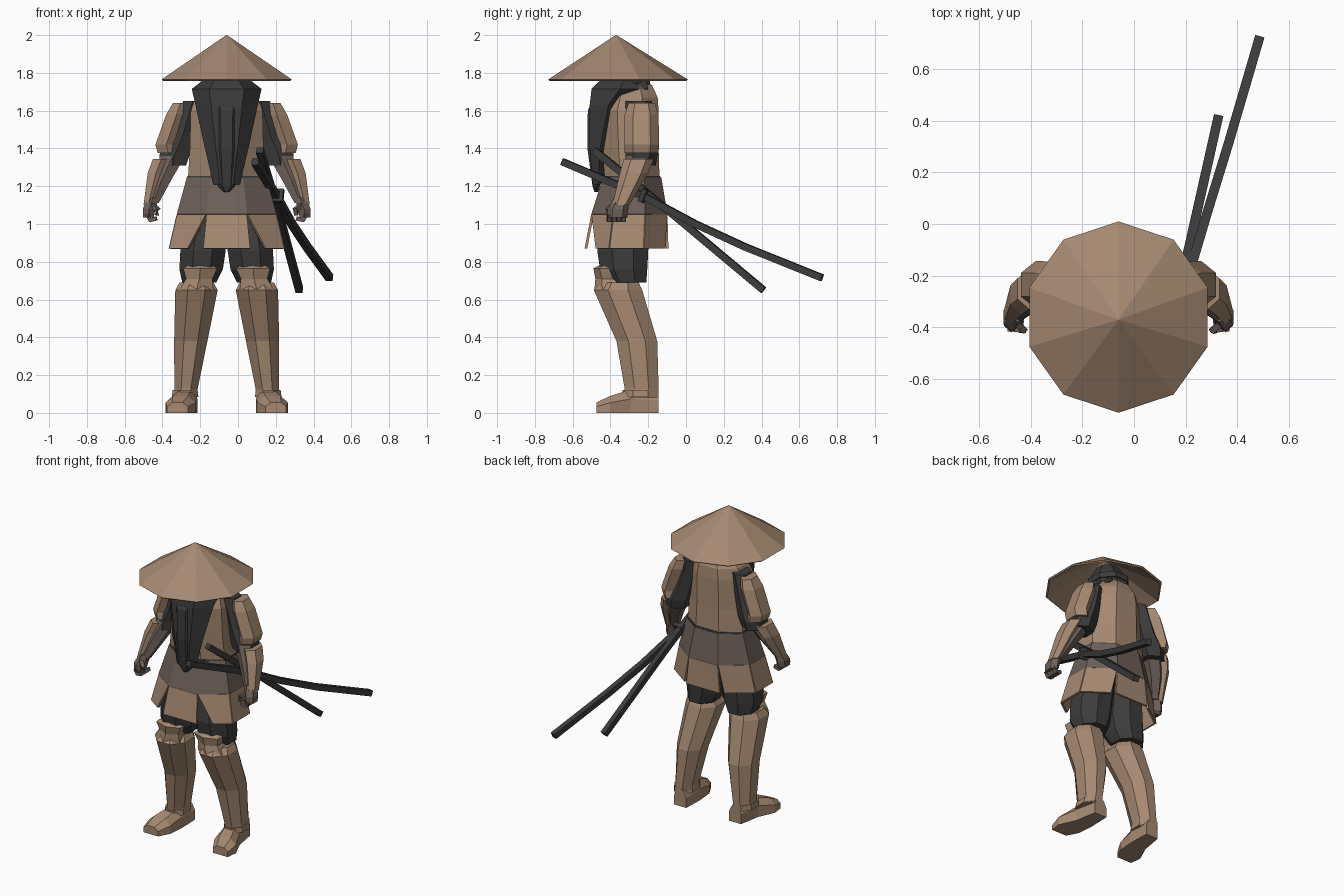
import bpy, bmesh
from math import sin, cos, pi, radians
from mathutils import Vector

CX = -0.06  # body centre line


def material(name, rgb):
    m = bpy.data.materials.new(name)
    m.diffuse_color = (*rgb, 1)
    return m


TAN = material("tan", (0.38, 0.25, 0.165))
DARK = material("charcoal", (0.045, 0.045, 0.045))
GREY = material("grey_brown", (0.15, 0.115, 0.10))


def make(name, verts, faces, mat, thick=0):
    me = bpy.data.meshes.new(name)
    me.from_pydata(verts, [], faces)
    bm = bmesh.new()
    bm.from_mesh(me)
    bmesh.ops.recalc_face_normals(bm, faces=bm.faces)
    bm.to_mesh(me)
    bm.free()
    me.materials.append(mat)
    ob = bpy.data.objects.new(name, me)
    bpy.context.collection.objects.link(ob)
    if thick:
        mod = ob.modifiers.new("thickness", 'SOLIDIFY')
        mod.thickness, mod.offset = thick, 0
    return ob


def skin(name, rings, mat, cap=True, thick=0):
    """Join equal-length rings of points with quads."""
    n = len(rings[0])
    verts = [tuple(p) for r in rings for p in r]
    faces = [(i * n + j, i * n + (j + 1) % n, (i + 1) * n + (j + 1) % n, (i + 1) * n + j)
             for i in range(len(rings) - 1) for j in range(n)]
    if cap:
        faces += [tuple(range(n)), tuple(range(len(verts) - n, len(verts)))]
    return make(name, verts, faces, mat, thick)


def ring(u, y, z, rx, ry, n=8, phase=22.5, s=1):
    """Horizontal polygon whose half extents are rx and ry."""
    a = [radians(phase) + 2 * pi * k / n for k in range(n)]
    mx, my = max(abs(cos(t)) for t in a), max(abs(sin(t)) for t in a)
    return [(CX + s * (u + rx * cos(t) / mx), y + ry * sin(t) / my, z) for t in a]


def loft(name, sections, mat, n=8, phase=22.5, s=1, cap=True, thick=0):
    return skin(name, [ring(*c, n, phase, s) for c in sections], mat, cap, thick)


def tube(name, path, r, mat, n=4):
    pts = [Vector(p) for p in path]
    rings = []
    for i, p in enumerate(pts):
        t = (pts[min(i + 1, len(pts) - 1)] - pts[max(i - 1, 0)]).normalized()
        a = t.cross(Vector((0, 0, 1))).normalized()
        b = a.cross(t)
        rings.append([p + r * (a * cos(k) + b * sin(k))
                      for k in (pi / n + 2 * pi * j / n for j in range(n))])
    return skin(name, rings, mat)


# Straw hat: hollow ten-sided cone
loft("hat", [(0, -.37, 1.98, .002, .002), (0, -.36, 1.757, .335, .36),
             (0, -.36, 1.765, .345, .37), (0, -.37, 2.0, .002, .002)], TAN, 10, 90)

# Head, wrapped in cloth
loft("head", [(0, -.30, 1.62, .10, .11), (0, -.31, 1.72, .105, .125),
              (0, -.32, 1.80, .11, .12), (0, -.33, 1.89, .06, .07)], DARK)
loft("head_band", [(0, -.315, 1.765, .115, .128), (0, -.315, 1.80, .118, .128)], DARK)

# Torso and belt
loft("torso", [(0, -.285, 1.24, .205, .145), (0, -.295, 1.40, .195, .15),
               (0, -.30, 1.60, .19, .155), (0, -.29, 1.67, .165, .14),
               (0, -.29, 1.735, .10, .11)], TAN)
loft("belt", [(0, -.285, 1.235, .213, .152), (0, -.285, 1.255, .208, .148)], DARK)

# Scarf: collar tapering into a hanging drape with a raised middle fold
loft("scarf", [(0, -.33, 1.765, .12, .12), (0, -.35, 1.715, .185, .15),
               (0, -.41, 1.63, .165, .10), (0, -.455, 1.40, .115, .055),
               (0, -.465, 1.21, .07, .03)], DARK, 6, 0)
loft("scarf_fold", [(0, -.45, 1.68, .10, .03), (0, -.48, 1.60, .065, .04),
                    (0, -.49, 1.40, .06, .032), (0, -.475, 1.20, .045, .02),
                    (-.0, -.475, 1.17, .015, .01)], DARK, 6, 0)

# Armoured skirt: upper ring, then flared panels with slits
waist, mid, hem = (0, -.285, 1.245, .205, .148), (0, -.30, 1.05, .258, .195), (0, -.315, .87, .30, .215)
loft("skirt_upper", [waist, mid], GREY, cap=False, thick=.014)
top, low = ring(*mid), ring(*hem)
SLIT = {4: (0, .45), 6: (.45, 0), 0: (0, .12), 2: (.12, 0)}  # cuts at start / end of each side
for k in range(8):
    j = (k + 1) % 8
    a, b = Vector(low[k]), Vector(low[j])
    c0, c1 = SLIT.get(k, (0, 0))
    make(f"skirt_panel_{k}", [top[k], top[j], b.lerp(a, c1), a.lerp(b, c0)],
         [(0, 1, 2, 3)], TAN, .014)

for side, s in (("right", -1), ("left", 1)):
    # Legs
    loft(f"{side}_thigh", [(.10, -.30, 1.12, .10, .13), (.125, -.335, .86, .12, .135),
                           (.135, -.33, .76, .115, .125), (.145, -.31, .69, .09, .10)], DARK, s=s)
    loft(f"{side}_knee_guard", [(.16, -.40, .65, .09, .085), (.145, -.41, .71, .07, .07),
                                (.14, -.425, .765, .09, .065), (.14, -.40, .785, .06, .05)],
         TAN, 6, 30, s)
    loft(f"{side}_boot_shaft", [(.22, -.235, .08, .062, .09), (.215, -.235, .13, .062, .09),
                                (.19, -.26, .38, .088, .108), (.16, -.36, .65, .112, .128),
                                (.16, -.35, .69, .09, .10)], TAN, s=s)
    loft(f"{side}_boot_cuff", [(.22, -.24, .085, .07, .095), (.22, -.24, .12, .066, .095)], TAN, s=s)
    foot = []
    for u, y, w, h in ((.205, -.145, .045, .11), (.215, -.29, .06, .125),
                       (.245, -.40, .08, .09), (.26, -.475, .055, .055)):
        foot.append([(CX + s * (u + w * px), y, h * pz) for px, pz in
                     ((-1, 0), (1, 0), (1, .6), (.5, 1), (-.5, 1), (-1, .6))])
    skin(f"{side}_boot_foot", foot, TAN)

    # Arms
    loft(f"{side}_upper_arm", [(.18, -.25, 1.65, .05, .07), (.235, -.24, 1.46, .065, .075),
                               (.275, -.235, 1.37, .08, .085), (.285, -.24, 1.31, .07, .08)],
         DARK, 6, 30, s)
    loft(f"{side}_shoulder_guard", [(.31, -.235, 1.375, .055, .09), (.32, -.235, 1.42, .057, .092),
                                    (.265, -.235, 1.58, .055, .09), (.245, -.235, 1.64, .04, .07)],
         TAN, 6, 30, s)
    loft(f"{side}_forearm", [(.285, -.245, 1.36, .065, .07), (.345, -.29, 1.23, .05, .06),
                             (.39, -.345, 1.11, .03, .038)], GREY, 6, 30, s)
    loft(f"{side}_forearm_guard", [(.345, -.25, 1.345, .045, .08), (.375, -.275, 1.27, .043, .075),
                                   (.415, -.345, 1.10, .025, .045)], TAN, 6, 30, s)

    # Hands, half closed
    loft(f"{side}_hand", [(.39, -.34, 1.14, .03, .04), (.41, -.36, 1.08, .034, .055),
                          (.415, -.365, 1.035, .028, .055)], GREY, 6, 30, s)
    for k in range(4):
        y = -.405 + .025 * k
        tube(f"{side}_finger_{k}", [(CX + s * .42, y, 1.05), (CX + s * .405, y, 1.02),
                                    (CX + s * .37, y - .005, 1.03)], .016, GREY)
    tube(f"{side}_thumb", [(CX + s * .395, -.385, 1.10), (CX + s * .365, -.41, 1.075),
                           (CX + s * .37, -.41, 1.045)], .017, GREY)

# Two sheathed swords at the hip, with a guard on the long one
tube("long_sword", [(.09, -.655, 1.33), (.205, -.22, 1.145), (.285, .05, 1.0),
                    (.365, .31, .88), (.485, .72, .715)], .026, DARK)
tube("short_sword", [(.115, -.485, 1.39), (.215, -.08, 1.06), (.325, .41, .65)], .026, DARK)
tube("sword_guard", [(.203, -.235, 1.155), (.209, -.212, 1.145)], .05, DARK)
